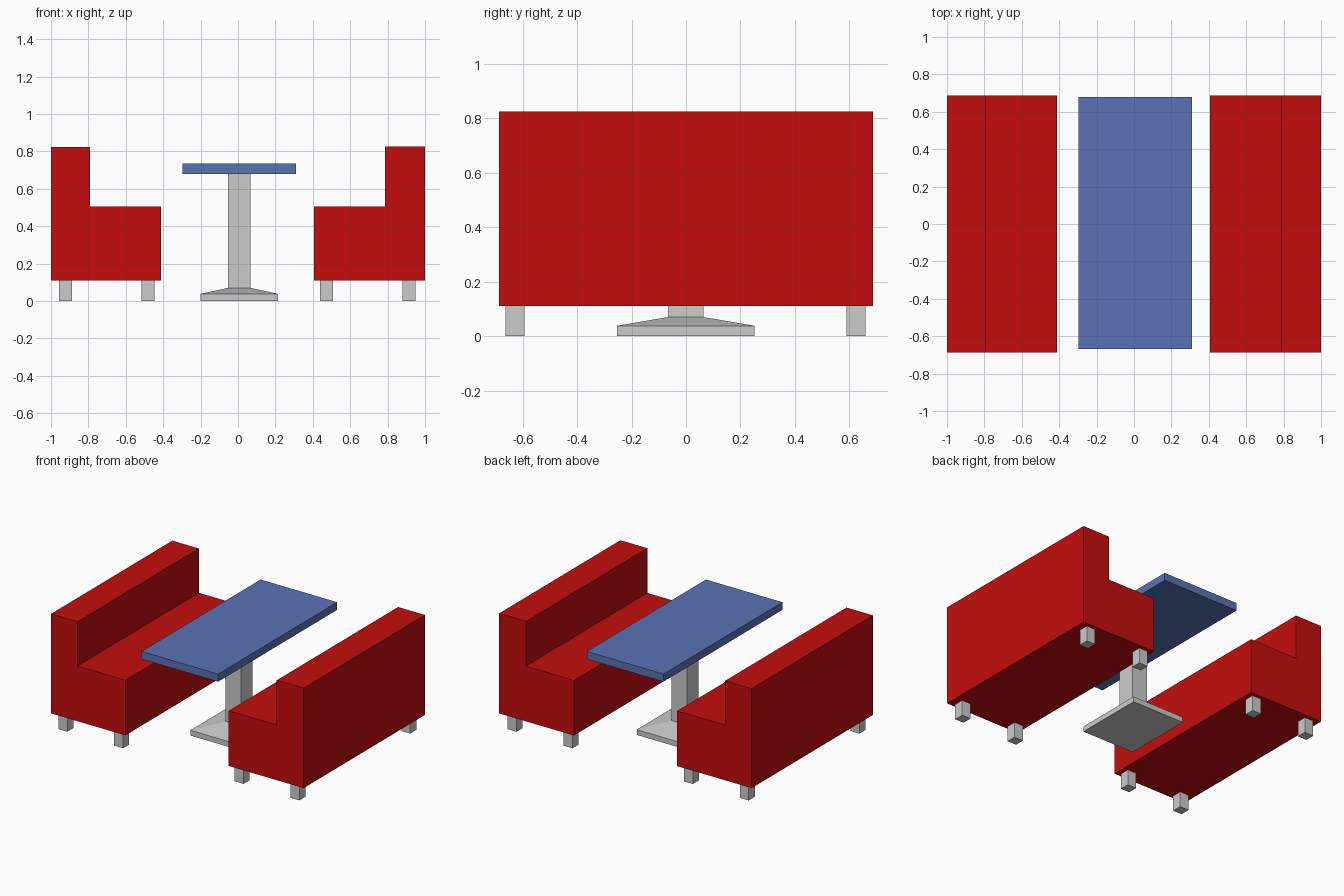
import bpy, bmesh

if "Cube" in bpy.data.objects:
    bpy.data.objects.remove(bpy.data.objects["Cube"])


def material(name, rgb):
    m = bpy.data.materials.new(name)
    m.diffuse_color = (*rgb, 1)
    m.use_nodes = True
    m.node_tree.nodes["Principled BSDF"].inputs["Base Color"].default_value = m.diffuse_color
    return m


RED = material("red_upholstery", (0.55, 0.004, 0.004))
BLUE = material("blue_top", (0.10, 0.17, 0.46))


def loft(name, rings, mat=None):
    """Closed solid through matching rings of points."""
    bm = bmesh.new()
    loops = [[bm.verts.new(p) for p in ring] for ring in rings]
    for a, b in zip(loops, loops[1:]):
        for i in range(len(a)):
            j = (i + 1) % len(a)
            bm.faces.new((a[i], a[j], b[j], b[i]))
    bm.faces.new(loops[0][::-1])
    bm.faces.new(loops[-1])
    bmesh.ops.recalc_face_normals(bm, faces=bm.faces)
    mesh = bpy.data.meshes.new(name)
    bm.to_mesh(mesh)
    bm.free()
    ob = bpy.data.objects.new(name, mesh)
    bpy.context.collection.objects.link(ob)
    if mat:
        mesh.materials.append(mat)
    return ob


def rect(cx, cy, hx, hy, z):
    return [(cx - hx, cy - hy, z), (cx + hx, cy - hy, z),
            (cx + hx, cy + hy, z), (cx - hx, cy + hy, z)]


# Benches: L-shaped profile run along y, with four block legs each
for side, outer, back, inner, top, leg_xs in (
        ("left", -1, -0.79, -0.411, 0.822, (-0.922, -0.481)),
        ("right", 1, 0.787, 0.407, 0.825, (0.915, 0.473))):
    profile = [(outer, 0.11), (inner, 0.11), (inner, 0.505),
               (back, 0.505), (back, top), (outer, top)]
    loft(side + "_bench", [[(x, y, z) for x, z in profile]
                           for y in (-0.686, 0.686)], RED)
    for depth, x in zip(("outer", "inner"), leg_xs):
        for end, y in (("front", -0.628), ("back", 0.624)):
            loft(f"{side}_bench_{end}_{depth}_leg",
                 [rect(x, y, 0.035, 0.035, z) for z in (0, 0.11)])

# Table top
loft("table_top", [rect(0.007, 0.005, 0.303, 0.673, z) for z in (0.68, 0.735)], BLUE)

# Pedestal: flat foot, sloped shoulder and square post in one piece
loft("table_pedestal", [rect(0.007, -0.001, hx, hy, z) for hx, hy, z in (
    (0.207, 0.252, 0), (0.207, 0.252, 0.038),
    (0.061, 0.065, 0.07), (0.061, 0.065, 0.68))])
